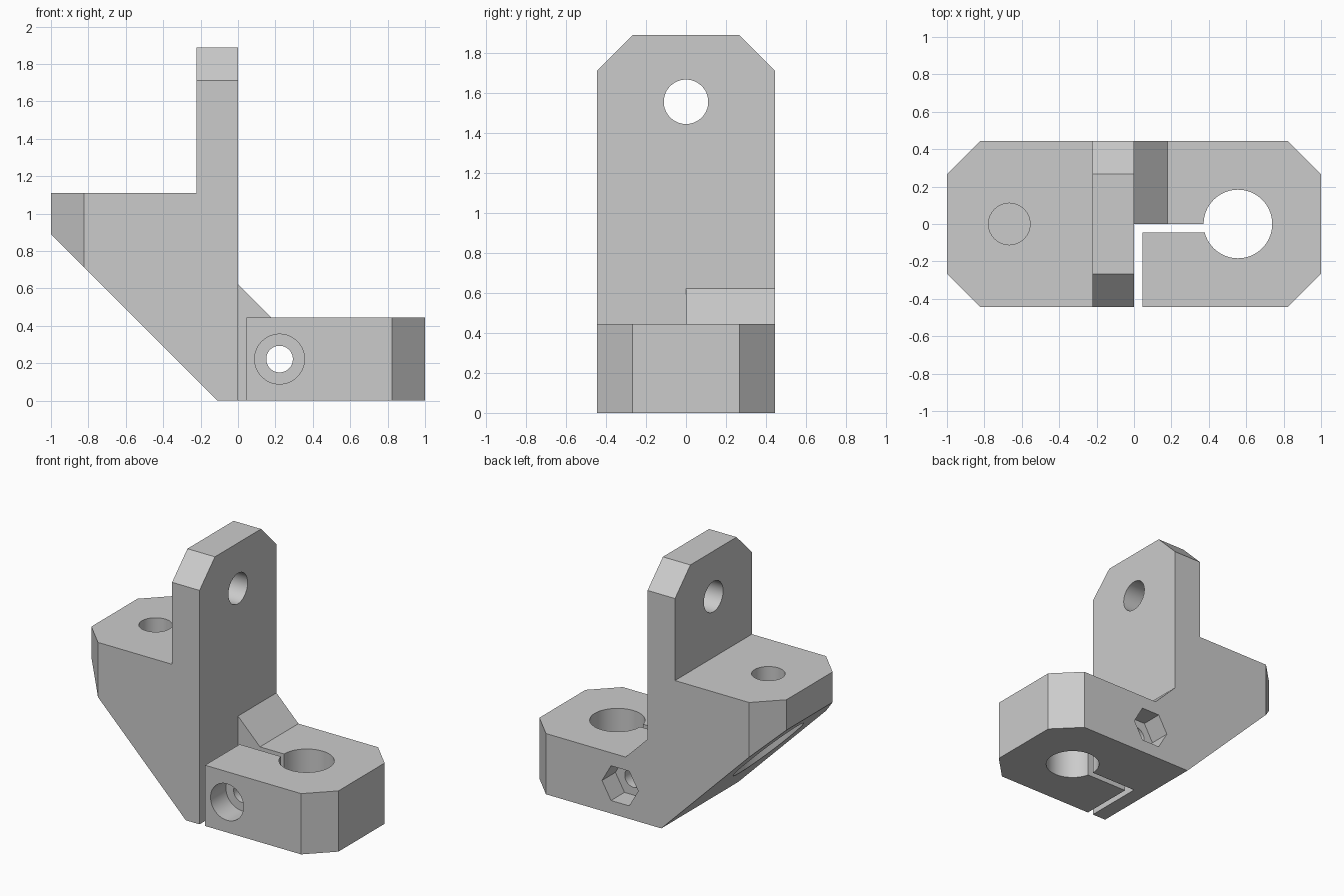
import bpy, bmesh, math
from mathutils import Vector

if "Cube" in bpy.data.objects:
    bpy.data.objects.remove(bpy.data.objects["Cube"], do_unlink=True)

U = 2 / 45  # one design millimetre in scene units
HALF = 10   # half the bracket width


def to_axis(a, b, c, axis):
    """Place profile coordinates (a, b) and depth c along the given axis."""
    return Vector({"X": (c, a, b), "Y": (a, c, b), "Z": (a, b, c)}[axis]) * U


def prism(name, profile, axis, low, high):
    bm = bmesh.new()
    ends = [[bm.verts.new(to_axis(a, b, c, axis)) for a, b in profile]
            for c in (low, high)]
    for ring in ends:
        bm.faces.new(ring)
    n = len(profile)
    for i in range(n):
        j = (i + 1) % n
        bm.faces.new((ends[0][i], ends[0][j], ends[1][j], ends[1][i]))
    bmesh.ops.recalc_face_normals(bm, faces=bm.faces)
    mesh = bpy.data.meshes.new(name)
    bm.to_mesh(mesh)
    bm.free()
    obj = bpy.data.objects.new(name, mesh)
    bpy.context.collection.objects.link(obj)
    return obj


def polygon(a, b, radius, sides=64):
    return [(a + radius * math.cos(math.tau * i / sides),
             b + radius * math.sin(math.tau * i / sides)) for i in range(sides)]


def rect(a0, a1, b0, b1):
    return [(a0, b0), (a1, b0), (a1, b1), (a0, b1)]


# Bracket body: side profile with shelf, upright plate, gusset and clamp block
body = prism("clamp_bracket",
             [(-22.5, 25), (-5, 25), (-5, 42.5), (0, 42.5), (0, 14), (4, 10),
              (22.5, 10), (22.5, 0), (-2.5, 0), (-22.5, 20)], "Y", -HALF, HALF)

# Chamfer the outer vertical corners and the top corners of the plate
bm = bmesh.new()
bm.from_mesh(body.data)
corners = []
for e in bm.edges:
    p, q = (v.co / U for v in e.verts)
    upright = abs(p.z - q.z) > 1 and min(abs(p.x), abs(q.x)) > 22
    plate_top = abs(p.x - q.x) > 1 and min(p.z, q.z) > 42
    if upright or plate_top:
        corners.append(e)
bmesh.ops.bevel(bm, geom=corners, offset=4 * U, segments=1, affect="EDGES")
bm.to_mesh(body.data)
bm.free()

# Cutters: clamp slits, bores and the nut pocket
cutters = [
    prism("fillet_relief", rect(0, 8, -12, 0), "Z", 10, 16),
    prism("clamp_slit", [(0, -12), (1, -12), (1, -1), (12, -1), (12, 0), (0, 0)],
          "Z", -1, 12),
    prism("rod_bore", polygon(12.5, 0, 4.125), "Z", -1, 12),
    prism("plate_hole", polygon(0, 35, 2.5), "X", -7, 2),
    prism("shelf_hole", polygon(-15, 0, 2.5), "Z", 20.3, 27),
    prism("shelf_counterbore", polygon(-15, 0, 5.25), "Z", 2, 20),
    prism("clamp_bolt_hole", polygon(5, 5, 1.6), "Y", -12, 12),
    prism("bolt_head_counterbore", polygon(5, 5, 3), "Y", -12, -6),
    prism("nut_pocket", polygon(5, 5, 3.3, 6), "Y", 6.5, 12),
]

bpy.ops.object.select_all(action="DESELECT")
body.select_set(True)
bpy.context.view_layer.objects.active = body
for cutter in cutters:
    cutter.hide_render = True
    mod = body.modifiers.new(cutter.name, "BOOLEAN")
    mod.operation = "DIFFERENCE"
    mod.solver = "EXACT"
    mod.object = cutter
    bpy.ops.object.modifier_apply(modifier=mod.name)
    bpy.data.objects.remove(cutter, do_unlink=True)

# Plain grey finish, smooth bores and crisp edges
grey = bpy.data.materials.new("light_grey")
grey.use_nodes = True
colour = (0.6, 0.6, 0.6, 1)
grey.diffuse_color = colour
grey.node_tree.nodes["Principled BSDF"].inputs["Base Color"].default_value = colour
body.data.materials.clear()
body.data.materials.append(grey)
for face in body.data.polygons:
    face.material_index = 0
bpy.ops.object.shade_smooth_by_angle(angle=math.radians(25))
